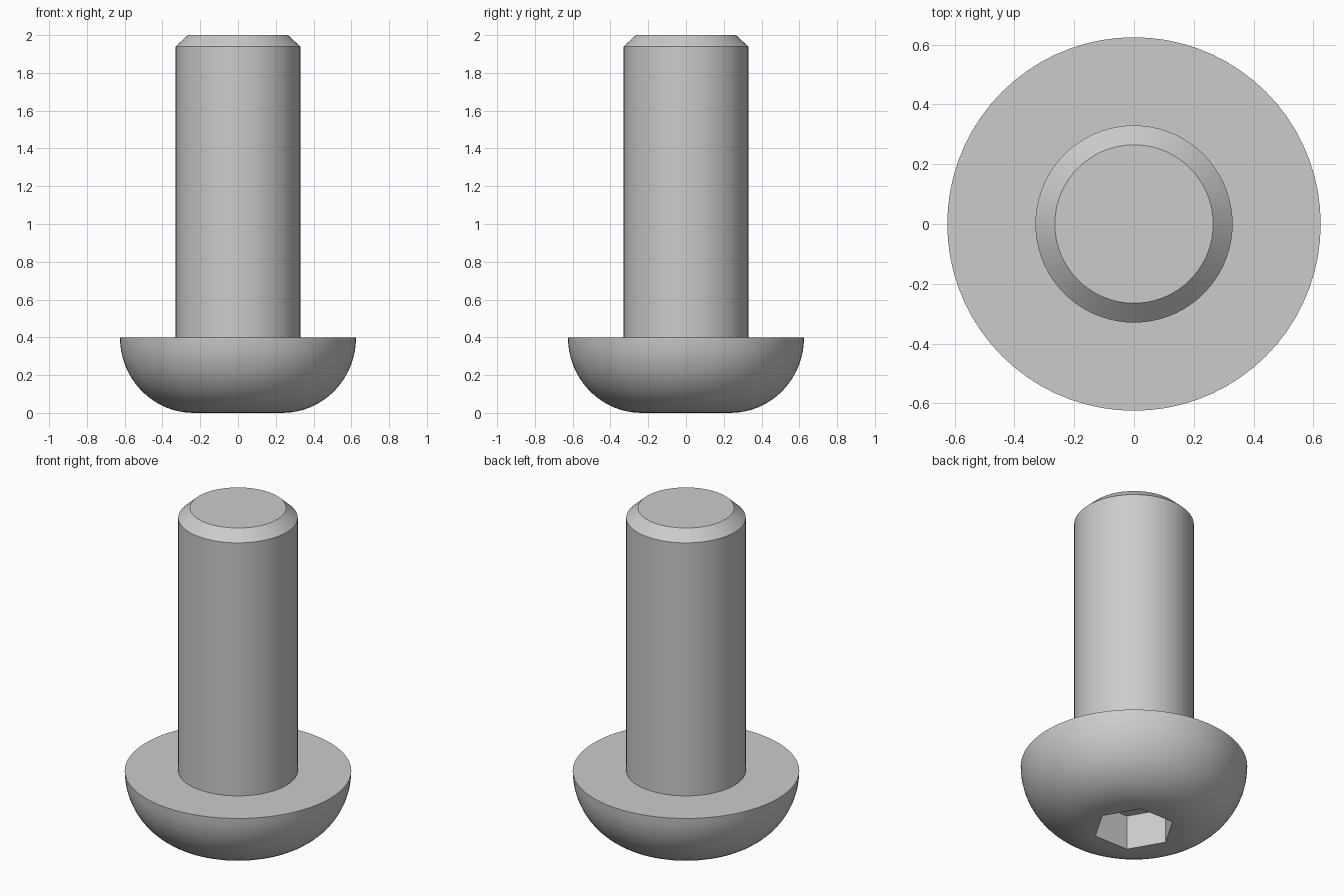
import bpy, bmesh
from math import sin, cos, pi, radians

cube = bpy.data.objects.get("Cube")
if cube:
    bpy.data.objects.remove(cube)

SEGMENTS = 72
HEAD_R, HEAD_H, FLAT_R = 0.625, 0.4, 0.235
SHANK_R, TIP_R, CHAMFER_Z, TOP_Z = 0.33, 0.265, 1.94, 2.0
SOCKET_R, SOCKET_DEPTH = 0.226, 0.21

steel = bpy.data.materials.new("grey steel")
steel.use_nodes = True
colour = (0.6, 0.6, 0.6, 1)
steel.diffuse_color = colour
steel.node_tree.nodes["Principled BSDF"].inputs["Base Color"].default_value = colour

bm = bmesh.new()


def ring(radius, z, sides):
    return [bm.verts.new((radius * cos(2 * pi * i / sides),
                          radius * sin(2 * pi * i / sides), z)) for i in range(sides)]


def join(a, b):
    n = len(a)
    for i in range(n):
        j = (i + 1) % n
        bm.faces.new((a[i], a[j], b[j], b[i]))


def loop_edges(verts):
    return [e for v in verts for e in v.link_edges if e.other_vert(v) in verts]


# Domed head, flat bearing face, straight shank and chamfered tip
ARC = 16
profile = [(FLAT_R + (HEAD_R - FLAT_R) * sin(pi / 2 * i / ARC),
            HEAD_H * (1 - cos(pi / 2 * i / ARC))) for i in range(ARC + 1)]
profile += [(SHANK_R, HEAD_H), (SHANK_R, CHAMFER_Z), (TIP_R, TOP_Z)]
rings = [ring(r, z, SEGMENTS) for r, z in profile]
for lower, upper in zip(rings, rings[1:]):
    join(lower, upper)
bm.faces.new(rings[-1])

# Hexagonal drive socket sunk into the head
mouth = ring(SOCKET_R, 0, 6)
floor = ring(SOCKET_R, SOCKET_DEPTH, 6)
join(mouth, floor)
bm.faces.new(floor)

# Flat land between the dome and the socket mouth
border = set(loop_edges(rings[0])) | set(loop_edges(mouth))
bmesh.ops.triangle_fill(bm, edges=list(border), use_beauty=True)
bmesh.ops.recalc_face_normals(bm, faces=bm.faces[:])

mesh = bpy.data.meshes.new("socket_screw")
bm.to_mesh(mesh)
bm.free()
mesh.materials.append(steel)
screw = bpy.data.objects.new("socket_screw", mesh)
bpy.context.collection.objects.link(screw)

bpy.ops.object.select_all(action='DESELECT')
screw.select_set(True)
bpy.context.view_layer.objects.active = screw
bpy.ops.object.shade_smooth_by_angle(angle=radians(25))
